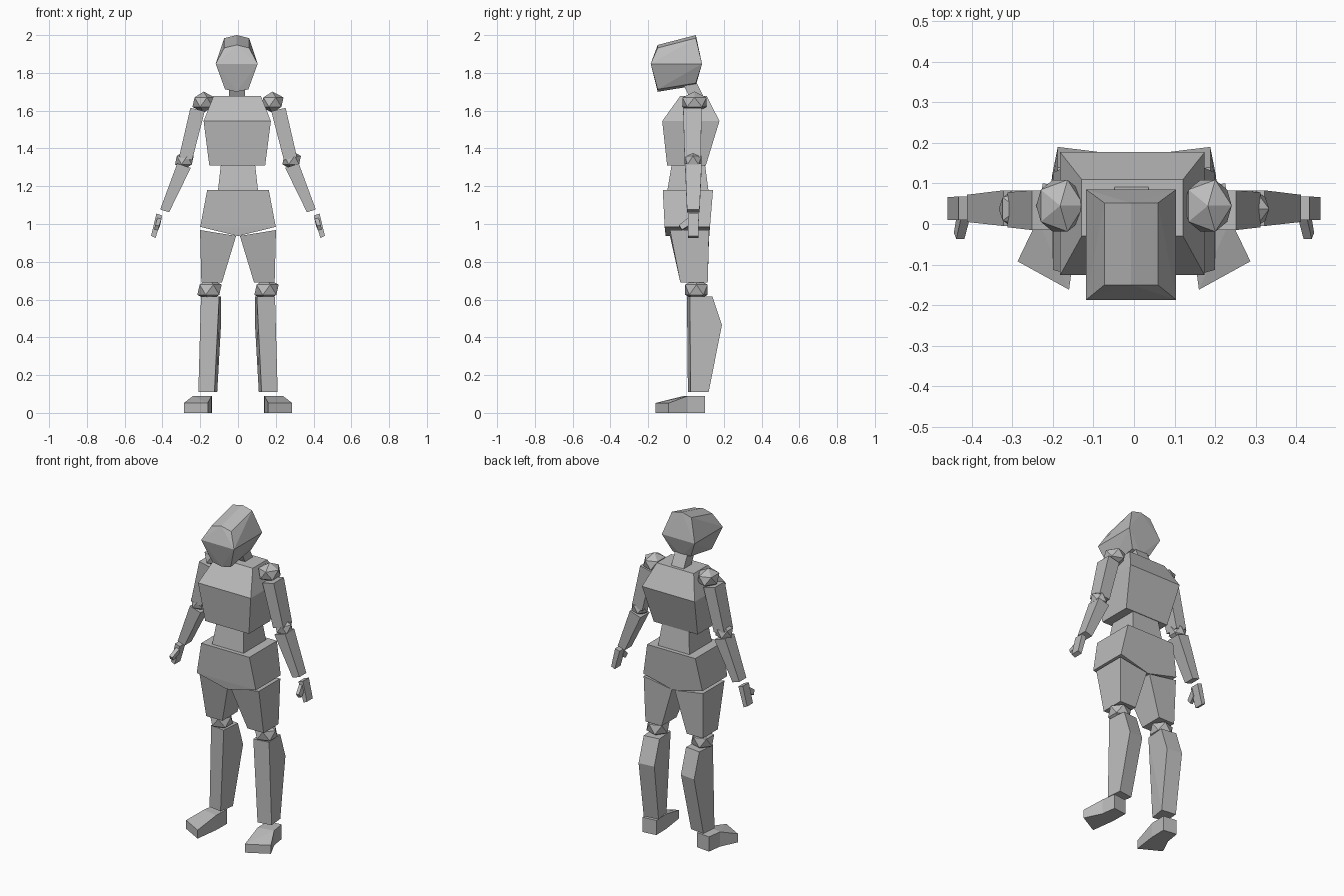
import bpy, bmesh, math

grey = bpy.data.materials.new("plain grey")
grey.diffuse_color = (0.5, 0.5, 0.5, 1)


def finish(name, bm):
    bmesh.ops.recalc_face_normals(bm, faces=bm.faces)
    mesh = bpy.data.meshes.new(name)
    bm.to_mesh(mesh)
    bm.free()
    mesh.materials.append(grey)
    obj = bpy.data.objects.new(name, mesh)
    bpy.context.collection.objects.link(obj)
    return obj


def block(name, points, side=1, shift=0.0):
    """Faceted convex block wrapped around its corner points."""
    bm = bmesh.new()
    for x, y, z in points:
        bm.verts.new((side * x + shift, y, z))
    bmesh.ops.convex_hull(bm, input=bm.verts)
    bmesh.ops.dissolve_limit(bm, angle_limit=math.radians(2.5),
                             verts=bm.verts, edges=bm.edges)
    return finish(name, bm)


def ring(x0, x1, y0, y1, z0, z1=None):
    """Four corners of a cross-section; z0 at the x0 side, z1 at the x1 side."""
    z1 = z0 if z1 is None else z1
    return [(x0, y0, z0), (x1, y0, z1), (x1, y1, z1), (x0, y1, z0)]


def joint(name, centre, size):
    bm = bmesh.new()
    bmesh.ops.create_icosphere(bm, subdivisions=1, radius=1)
    for v in bm.verts:
        v.co = [c + s * k for c, s, k in zip(centre, size, v.co)]
    return finish(name, bm)


# head: wide middle ring, roofed top and chin
head = ring(-0.111, 0.111, -0.187, 0.085, 1.848)
for y, top, bottom in ((-0.15, 1.948, 1.70), (0.052, 2.0, 1.733)):
    head += [(0, y, top), (-0.066, y, top - 0.016), (0.066, y, top - 0.016),
             (0, y, bottom), (-0.062, y, bottom + 0.013), (0.062, y, bottom + 0.013)]
block("head", head, shift=-0.007)

# neck leans forward
block("neck", ring(-0.042, 0.042, 0.02, 0.095, 1.67)
      + ring(-0.042, 0.042, -0.02, 0.055, 1.75), shift=-0.006)

# torso
block("chest", ring(-0.148, 0.148, -0.10, 0.105, 1.31)
      + ring(-0.178, 0.178, -0.126, 0.177, 1.545)
      + ring(-0.125, 0.125, -0.03, 0.11, 1.678), shift=-0.004)
block("waist", ring(-0.107, 0.107, -0.10, 0.12, 1.17)
      + ring(-0.09, 0.09, -0.075, 0.10, 1.32))
block("pelvis", ring(-0.163, 0.163, -0.123, 0.143, 1.18)
      + ring(-0.20, 0.20, -0.113, 0.127, 0.985)
      + [(0, -0.108, 0.936), (0, 0.123, 0.936)])

for side, word in ((1, "left"), (-1, "right")):
    # arm
    joint(word + "_shoulder", (side * 0.182, 0.045, 1.645), (0.066, 0.075, 0.056))
    block(word + "_upper_arm", ring(0.176, 0.252, -0.015, 0.083, 1.597, 1.615)
          + ring(0.243, 0.312, -0.008, 0.078, 1.338, 1.355), side)
    joint(word + "_elbow", (side * 0.284, 0.037, 1.338), (0.055, 0.054, 0.05))
    block(word + "_forearm", ring(0.25, 0.322, -0.005, 0.083, 1.297, 1.32)
          + ring(0.365, 0.412, 0.005, 0.072, 1.062, 1.077), side)
    block(word + "_hand", ring(0.402, 0.432, 0.01, 0.068, 1.045, 1.055)
          + ring(0.436, 0.46, 0.01, 0.066, 0.926, 0.937), side)
    block(word + "_thumb", [(0.403, 0.02, 1.035), (0.425, 0.02, 1.04),
                            (0.413, 0.02, 0.99), (0.437, 0.02, 0.995),
                            (0.418, -0.037, 0.99), (0.438, -0.037, 0.995),
                            (0.424, -0.022, 0.965), (0.444, -0.022, 0.97)], side)
    # leg
    block(word + "_thigh", ring(0.01, 0.201, -0.085, 0.122, 0.937, 0.968)
          + ring(0.085, 0.194, -0.03, 0.115, 0.69), side)
    joint(word + "_knee", (side * 0.151, 0.055, 0.652), (0.072, 0.07, 0.06))
    block(word + "_calf", [(0.10, 0.005, 0.615), (0.196, 0.02, 0.615),
                           (0.09, 0.128, 0.615), (0.188, 0.14, 0.615),
                           (0.09, 0.178, 0.465), (0.188, 0.19, 0.465),
                           (0.125, 0.01, 0.11), (0.21, 0.025, 0.11),
                           (0.11, 0.108, 0.11), (0.202, 0.12, 0.11)], side)
    # foot: square heel and a wedge toe turned outwards
    ankle = [(0.14, -0.01, z) for z in (0, 0.09)] + [(0.238, 0.01, z) for z in (0, 0.09)]
    block(word + "_heel", ankle + [(x, y, z) for x, y in ((0.138, 0.09), (0.225, 0.10))
                                   for z in (0, 0.09)], side)
    block(word + "_toe", ankle + [(x, y, z) for x, y in ((0.16, -0.162), (0.287, -0.092))
                                  for z in (0, 0.052)], side)
